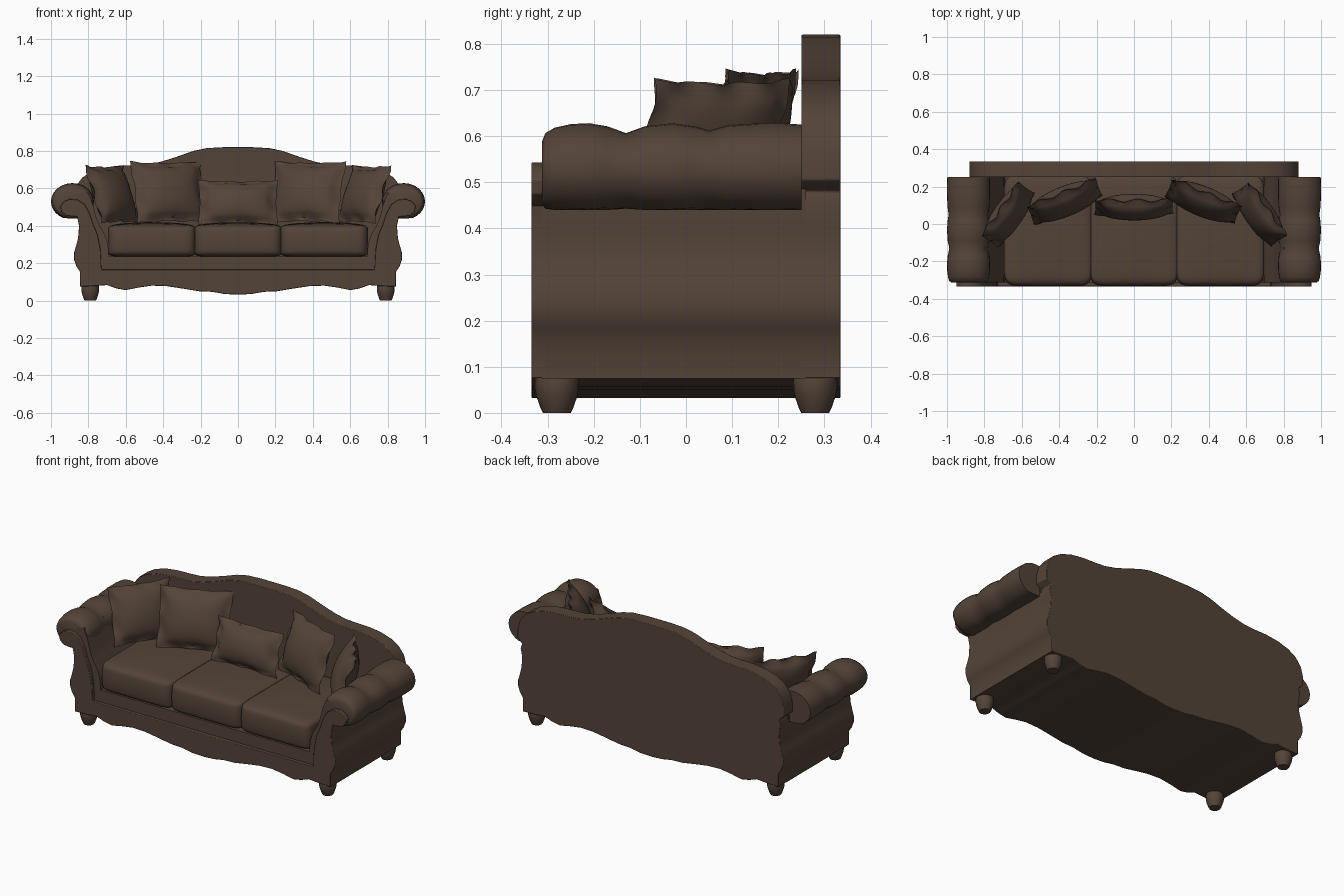
import bpy
import bmesh
import math
from mathutils import Matrix, Vector

cube = bpy.data.objects.get("Cube")
if cube:
    bpy.data.objects.remove(cube, do_unlink=True)

COLOUR = (0.088, 0.057, 0.040, 1)
fabric = bpy.data.materials.new("brown_fabric")
fabric.use_nodes = True
fabric.diffuse_color = COLOUR
shader = fabric.node_tree.nodes["Principled BSDF"]
shader.inputs["Base Color"].default_value = COLOUR
shader.inputs["Roughness"].default_value = 0.8


def finish(name, bm, angle=35, bevel=0, subdivide=0):
    """Turn a bmesh into a shaded object."""
    bmesh.ops.recalc_face_normals(bm, faces=bm.faces)
    mesh = bpy.data.meshes.new(name)
    bm.to_mesh(mesh)
    bm.free()
    mesh.materials.append(fabric)
    obj = bpy.data.objects.new(name, mesh)
    bpy.context.collection.objects.link(obj)
    bpy.ops.object.select_all(action="DESELECT")
    obj.select_set(True)
    bpy.context.view_layer.objects.active = obj
    bpy.ops.object.shade_smooth_by_angle(angle=math.radians(angle))
    if bevel:
        mod = obj.modifiers.new("soft_edges", "BEVEL")
        mod.width, mod.segments, mod.angle_limit = bevel, 2, math.radians(40)
    if subdivide:
        mod = obj.modifiers.new("rounding", "SUBSURF")
        mod.levels = mod.render_levels = subdivide
    return obj


def loft(name, rings, **options):
    """Skin a list of equal rings and cap both ends."""
    bm = bmesh.new()
    loops = [[bm.verts.new(p) for p in ring] for ring in rings]
    for a, b in zip(loops, loops[1:]):
        for i in range(len(a)):
            j = (i + 1) % len(a)
            bm.faces.new((a[i], a[j], b[j], b[i]))
    bm.faces.new(loops[0])
    bm.faces.new(loops[-1])
    return finish(name, bm, **options)


def slab(name, half, y0, y1, bevel=0.003):
    """Mirror a half outline (bottom centre to top centre) and extrude it in y."""
    outline = half + [(-x, z) for x, z in reversed(half) if x > 0]
    return loft(name, [[(x, y, z) for x, z in outline] for y in (y0, y1)], bevel=bevel)


# Scalloped apron edge and curved outer side, shared by frame, facing and back
apron = [(0, .032), (.07, .035), (.14, .047), (.21, .05), (.3, .065), (.38, .077),
         (.46, .08), (.53, .07), (.6, .056), (.65, .065), (.7, .083), (.76, .078), (.845, .075)]
side = [(.845, .155), (.865, .185), (.877, .22), (.877, .255), (.865, .295),
        (.855, .335), (.85, .4), (.86, .45)]
arm_inside = [(.85, .57), (.80, .575), (.775, .51), (.76, .45), (.74, .4),
              (.71, .35), (.695, .3), (.69, .237)]
slab("sofa_frame", apron + side + arm_inside + [(0, .237)], -0.312, 0.26, bevel=0)

# Raised facing with scroll ends
scroll = [(.89, .45), (.92, .455), (.945, .475), (.95, .505), (.93, .53), (.9, .543),
          (.86, .54), (.82, .515), (.795, .47), (.775, .41), (.75, .35), (.735, .27), (.73, .165)]
slab("front_facing", apron + side + scroll + [(0, .165)], -0.335, -0.30)

# Arched back reaching down to the apron
arch = [(.85, .48), (.88, .505), (.88, .56), (.865, .615), (.83, .66), (.78, .69),
        (.71, .712), (.63, .722), (.55, .724), (.48, .728), (.41, .743),
        (.33, .768), (.24, .8), (.17, .815), (.08, .82), (0, .82)]
slab("sofa_back", apron + side + arch, 0.25, 0.335)

# Puffed arm rolls: (y, size) stations
stations = [(-.312, .6), (-.305, .78), (-.285, .9), (-.25, .98), (-.21, 1), (-.17, .93),
            (-.13, .78), (-.09, .93), (-.03, 1), (.02, .93), (.05, .84), (.09, .95),
            (.16, 1), (.21, 1), (.25, .97)]
for label, s in (("left", 1), ("right", -1)):
    rings = []
    for y, size in stations:
        ring = []
        for k in range(28):
            a = math.tau * k / 28
            grow = size if math.sin(a) > 0 else (1 + size) / 2
            ring.append((s * (.885 + .115 * math.cos(a) * (1 + size) / 2), y,
                         max(.44, .53 + .098 * math.sin(a) * grow)))
        rings.append(ring)
    loft(label + "_arm_roll", rings, angle=50)

# Bun feet
foot = [(0, .03), (.012, .036), (.035, .044), (.055, .048), (.078, .047), (.095, .04)]
for label, s in (("left", 1), ("right", -1)):
    for end, y in (("front", -.28), ("back", .28)):
        loft(f"{end}_{label}_foot",
             [[(s * .79 + r * math.cos(math.tau * k / 20), y + r * math.sin(math.tau * k / 20), z)
               for k in range(20)] for z, r in foot])

# Seat cushions
for label, x in (("left", .46), ("middle", 0), ("right", -.46)):
    bm = bmesh.new()
    bmesh.ops.create_cube(bm, size=2)
    bmesh.ops.subdivide_edges(bm, edges=bm.edges, cuts=4, use_grid_fill=True)
    for v in bm.verts:
        u, w, h = v.co
        dome = (1 - u * u) * (1 - w * w)
        z = .32 + .085 * h + (.016 * dome if h > 0 else 0)
        v.co = (x + .236 * u, -.03 + .29 * w - (.012 * (1 - h * h) if w < 0 else 0), z)
    finish(label + "_seat_cushion", bm, angle=180, subdivide=2)


def pillow(name, centre, width, height, thick, yaw, tilt):
    """Plump pillow with a wavy flat flange and pulled-out corners."""
    bm = bmesh.new()
    for face in (-1, 1):
        grid = bmesh.ops.create_grid(bm, x_segments=20, y_segments=20, size=1)
        for v in grid["verts"]:
            u, w = v.co.x, v.co.y
            puff = max(0, 1 - (u / .87) ** 2) * max(0, 1 - (w / .87) ** 2)
            rim = 0 if max(abs(u), abs(w)) > .99 else .006
            ripple = .009 * math.sin(9 * u + 7 * w) * max(abs(u), abs(w)) ** 6
            v.co = (width / 2 * u * (1 - .05 * (1 - w * w)),
                    face * (rim + thick / 2 * puff ** .5) + ripple,
                    height / 2 * w * (1 - .06 * (1 - u * u)))
    bmesh.ops.remove_doubles(bm, verts=bm.verts, dist=.0005)
    turn = Matrix.Rotation(math.radians(yaw), 4, "Z") @ Matrix.Rotation(math.radians(-tilt), 4, "X")
    bm.transform(Matrix.Translation(Vector(centre)) @ turn)
    finish(name, bm, angle=50)


# Scatter pillows
pillow("middle_pillow", (0, .09, .525), .43, .25, .12, 0, 18)
for label, s in (("left", 1), ("right", -1)):
    pillow(label + "_inner_pillow", (s * .37, .12, .58), .41, .345, .13, -s * 22, 18)
    pillow(label + "_outer_pillow", (s * .672, .05, .568), .36, .33, .12, -s * 55, 20)
